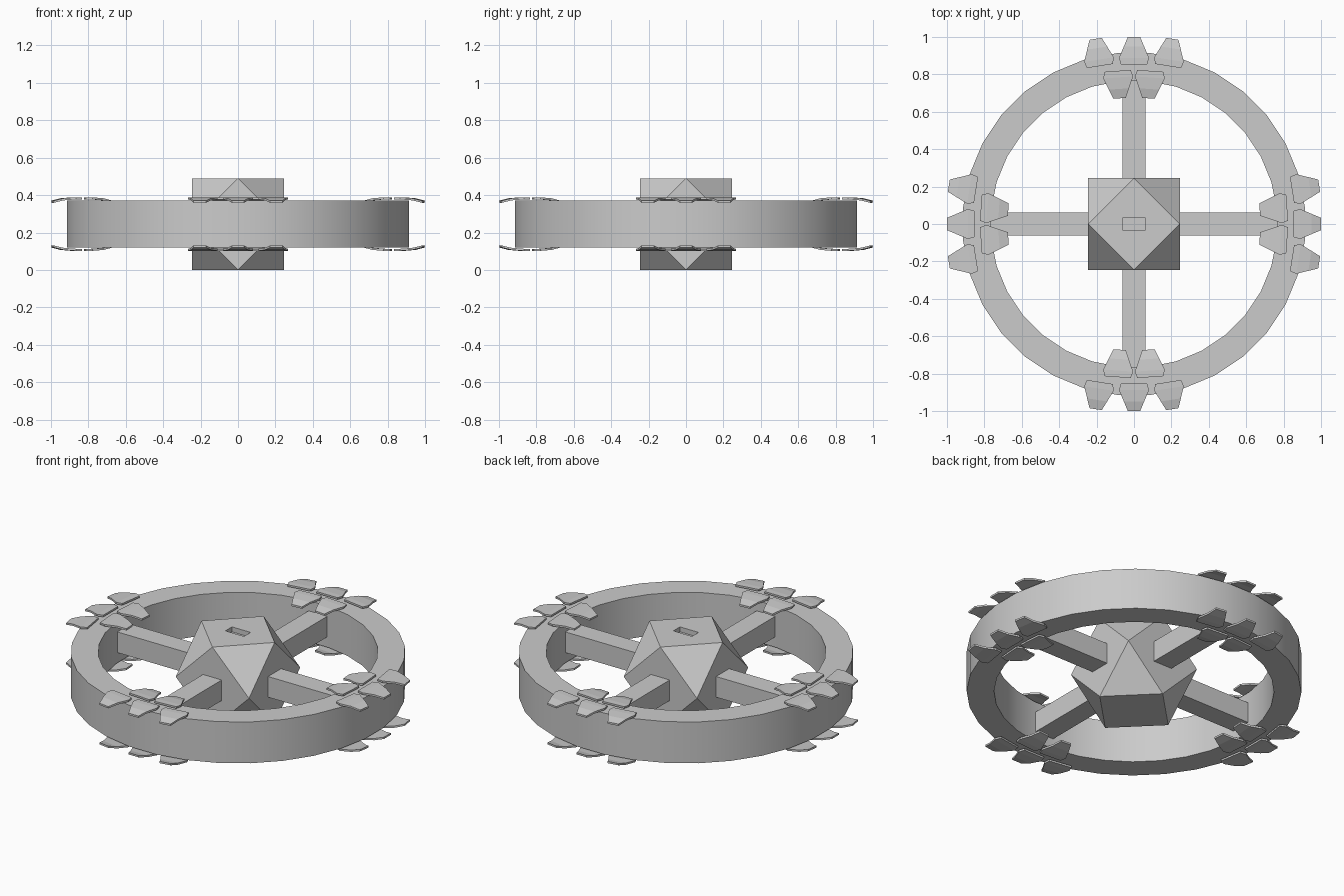
import bpy
import bmesh
from math import radians, pi
from itertools import product
from mathutils import Matrix, Vector

cube = bpy.data.objects.get("Cube")
if cube:
    bpy.data.objects.remove(cube, do_unlink=True)

MID = 0.245      # height of the wheel's middle plane
HUB = 0.245      # half size of the hub

grey = bpy.data.materials.new("plain_grey")
grey.use_nodes = True
grey.diffuse_color = (0.6, 0.6, 0.6, 1)
grey.node_tree.nodes["Principled BSDF"].inputs["Base Color"].default_value = (0.6, 0.6, 0.6, 1)


def make(name, bm, smooth=False):
    bmesh.ops.recalc_face_normals(bm, faces=bm.faces[:])
    mesh = bpy.data.meshes.new(name)
    bm.to_mesh(mesh)
    bm.free()
    mesh.materials.append(grey)
    obj = bpy.data.objects.new(name, mesh)
    bpy.context.collection.objects.link(obj)
    bpy.ops.object.select_all(action='DESELECT')
    obj.select_set(True)
    bpy.context.view_layer.objects.active = obj
    if smooth:
        bpy.ops.object.shade_smooth_by_angle(angle=radians(30))
    return obj


def box(name, center, size):
    bm = bmesh.new()
    bmesh.ops.create_cube(bm, size=1, matrix=Matrix.Translation(center) @ Matrix.Diagonal((*size, 1)))
    return make(name, bm)


# Rim: rectangular section spun around the axle
bm = bmesh.new()
corners = [bm.verts.new((r, 0, MID + z)) for r, z in
           ((0.768, -0.125), (0.918, -0.125), (0.918, 0.125), (0.768, 0.125))]
edges = [bm.edges.new((corners[i], corners[i - 1])) for i in range(4)]
bmesh.ops.rotate(bm, verts=corners, matrix=Matrix.Rotation(pi / 32, 3, 'Z'))
bmesh.ops.spin(bm, geom=corners + edges, axis=(0, 0, 1), cent=(0, 0, 0),
               angle=2 * pi, steps=32)
bmesh.ops.remove_doubles(bm, verts=bm.verts[:], dist=0.0005)
make("rim", bm, smooth=True)

# Hub: solid with corners at the midpoints of a cube's edges
bm = bmesh.new()
for a, b in product((-HUB, HUB), repeat=2):
    for p in ((a, b, 0), (a, 0, b), (0, a, b)):
        bm.verts.new(Vector(p) + Vector((0, 0, MID)))
bmesh.ops.convex_hull(bm, input=bm.verts[:])
bmesh.ops.dissolve_limit(bm, angle_limit=0.01, verts=bm.verts[:], edges=bm.edges[:])
hub = make("hub", bm)

# Shallow slot in the top of the hub
cutter = box("slot_cutter", (0, 0, MID + HUB), (0.125, 0.063, 0.06))
cutter.hide_render = True
cut = hub.modifiers.new("slot", 'BOOLEAN')
cut.operation = 'DIFFERENCE'
cut.solver = 'EXACT'
cut.object = cutter
bpy.ops.object.select_all(action='DESELECT')
hub.select_set(True)
bpy.context.view_layer.objects.active = hub
bpy.ops.object.modifier_apply(modifier=cut.name)
bpy.data.objects.remove(cutter, do_unlink=True)

# Claw plate rows, from tip to base: distance, half width, height
ROWS = ((0, 0.033, 0.125), (0.05, 0.054, 0.138), (0.112, 0.08, 0.143), (0.147, 0.07, 0.143))
THICK = 0.011


def add_claw(bm, x, y, angle, turn, side):
    place = (Matrix.Translation((0, 0, MID)) @ Matrix.Rotation(turn, 4, 'Z')
             @ Matrix.Translation((x, y, 0)) @ Matrix.Rotation(radians(angle), 4, 'Z'))
    grid = []
    for dist, half, z in ROWS:
        ring = ((-half, z), (half, z), (half, z - THICK), (-half, z - THICK))
        grid.append([bm.verts.new(place @ Vector((u, -dist, h * side))) for u, h in ring])
    for low, high in zip(grid, grid[1:]):
        for i in range(4):
            j = (i + 1) % 4
            bm.faces.new((low[i], low[j], high[j], high[i]))
    bm.faces.new(grid[0])
    bm.faces.new(grid[-1])


# Three outward claws and two inward ones per group
CLAWS = ((0, 1, 0), (-0.205, 0.99, 9), (0.205, 0.99, -9),
         (-0.077, 0.672, 184), (0.077, 0.672, 176))

# Spokes and claw groups at the four quarters, claws on both rim faces
for n, quarter in enumerate(("back", "right", "front", "left")):
    turn = n * pi / 2
    spoke = box(quarter + "_spoke", (0, 0.4875, MID), (0.125, 0.575, 0.125))
    spoke.data.transform(Matrix.Rotation(turn, 4, 'Z'))
    for side, level in ((1, "upper"), (-1, "lower")):
        bm = bmesh.new()
        for x, y, angle in CLAWS:
            add_claw(bm, x, y, angle, turn, side)
        make(f"{quarter}_{level}_claws", bm)
